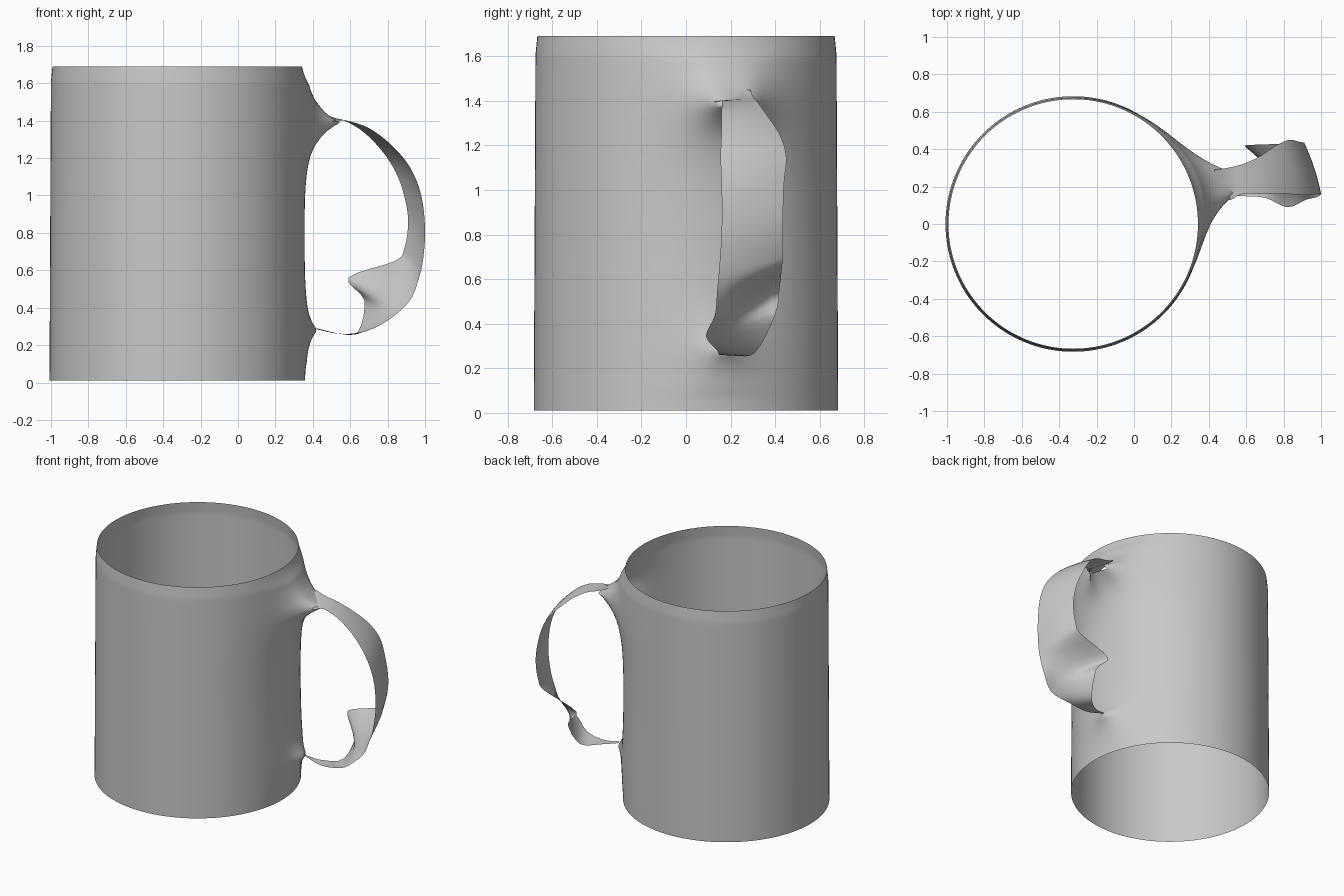
import bpy, bmesh, math
from mathutils import Vector

if "Cube" in bpy.data.objects:
    bpy.data.objects.remove(bpy.data.objects["Cube"])

grey = bpy.data.materials.new("plain grey")
grey.diffuse_color = (0.58, 0.58, 0.58, 1)
grey.use_nodes = True
grey.node_tree.nodes["Principled BSDF"].inputs["Base Color"].default_value = grey.diffuse_color


def finish(bm, name):
    me = bpy.data.meshes.new(name)
    bm.to_mesh(me)
    bm.free()
    ob = bpy.data.objects.new(name, me)
    bpy.context.collection.objects.link(ob)
    me.materials.append(grey)
    for p in me.polygons:
        p.use_smooth = True
    return ob


def skin(bm, rows, closed=False):
    """Quads between successive rows of vertices."""
    n = len(rows[0])
    for a, b in zip(rows, rows[1:]):
        for i in range(n if closed else n - 1):
            j = (i + 1) % n
            bm.faces.new((a[i], a[j], b[j], b[i]))


def pull(y, z, cy, cz, half, height, fall):
    """Pinched swelling where the handle meets the wall."""
    r = math.hypot(max(0, abs(y - cy) - half), z - cz)
    return height * math.exp(-r / fall)


# Open tube wall, drawn out towards both handle roots
bm = bmesh.new()
CX, Z0, Z1, NA, NZ = -0.325, 0.01, 1.69, 144, 84
rows, tips = [], set()
for k in range(NZ + 1):
    t = k / NZ
    z = Z0 + (Z1 - Z0) * t
    rad = 0.683 - 0.008 * t - 0.008 * max(0, (t - 0.95) / 0.05)
    row = []
    for i in range(NA):
        a = 2 * math.pi * i / NA
        x, y = CX + rad * math.cos(a), rad * math.sin(a)
        d = 0
        if x > CX:
            top = pull(y, z, 0.20, 1.39, 0.06, 0.21, 0.115)
            low = pull(y, z, 0.17, 0.28, 0.02, 0.085, 0.10)
            # fade out at both rims so they stay round
            fade = min(1, (Z1 - z) / 0.1, (z - Z0) / 0.1)
            d = (top + low) * fade * min(1, (x - CX) / 0.4)
        v = bm.verts.new((x + d, y + 0.1 * d, z))
        if d > 0.175:
            tips.add(v)
        row.append(v)
    rows.append(row)
skin(bm, rows, True)
# the upper root is open where the strip starts
hole = [f for f in bm.faces if all(v in tips for v in f.verts) and f.calc_center_median().z < 1.385]
bmesh.ops.delete(bm, geom=hole, context='FACES')
finish(bm, "mug_wall")

# Handle strip: paired near and far edge points
near = [(.44, .12, 1.41), (.52, .13, 1.395), (.58, .16, 1.40), (.70, .16, 1.36),
        (.82, .16, 1.27), (.92, .155, 1.15), (.98, .16, 1.0), (1.0, .16, .82),
        (.99, .15, .66), (.965, .14, .55), (.92, .13, .44), (.82, .09, .345),
        (.70, .14, .28), (.56, .15, .26), (.42, .16, .29)]
far = [(.43, .29, 1.45), (.50, .30, 1.42), (.58, .32, 1.395), (.67, .36, 1.34),
       (.76, .42, 1.25), (.83, .45, 1.15), (.88, .44, 1.03), (.91, .435, .87),
       (.89, .435, .72), (.84, .43, .65), (.59, .42, .56), (.675, .40, .44),
       (.64, .31, .27), (.53, .22, .262), (.42, .18, .285)]


def spline(pts, steps):
    p = [Vector(q) for q in pts]
    p = [2 * p[0] - p[1]] + p + [2 * p[-1] - p[-2]]
    out = []
    for i in range(1, len(p) - 2):
        a, b, c, d = p[i - 1:i + 3]
        for s in range(steps):
            t = s / steps
            out.append(0.5 * (2 * b + (c - a) * t + (2 * a - 5 * b + 4 * c - d) * t * t
                              + (3 * b - a - 3 * c + d) * t ** 3))
    return out + [p[-2]]


bm = bmesh.new()
rows = []
centre = Vector((0.5, 0.25, 0.83))
M = 8
for n, f in zip(spline(near, 4), spline(far, 4)):
    w = (f - n).length
    row = []
    for i in range(M + 1):
        s = i / M
        q = n.lerp(f, s)
        out = Vector((q.x - centre.x, 0, q.z - centre.z)).normalized()
        # rounded outwards, more so where the strip is wide
        row.append(bm.verts.new(q + out * (0.45 * w * w * s * (1 - s))))
    rows.append(row)
skin(bm, rows)
finish(bm, "handle_strip")
